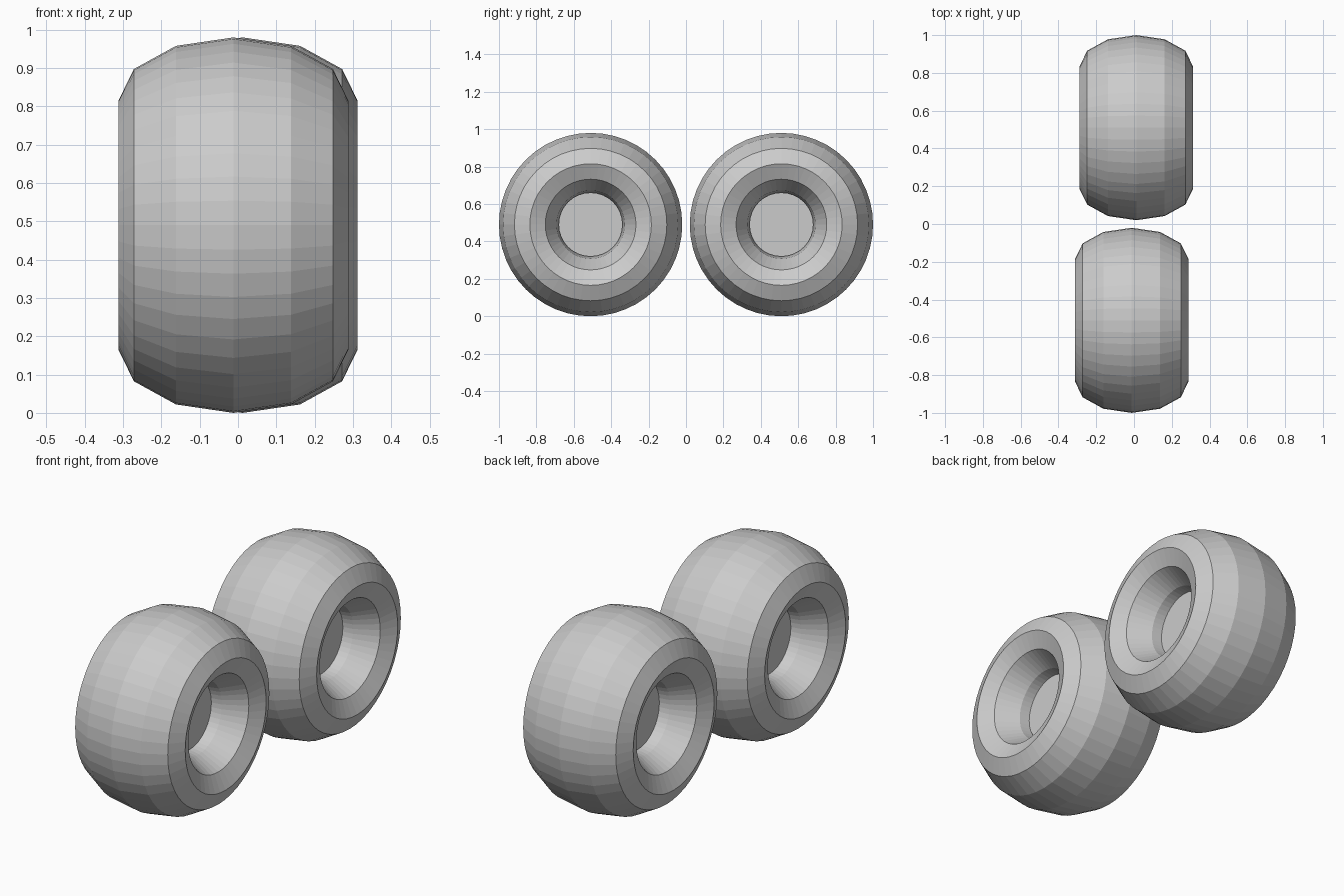
import bpy, bmesh, math
from mathutils import Matrix

if "Cube" in bpy.data.objects:
    bpy.data.objects.remove(bpy.data.objects["Cube"])

grey = bpy.data.materials.new("light_grey")
grey.diffuse_color = (0.6, 0.6, 0.6, 1)
grey.use_nodes = True
grey.node_tree.nodes["Principled BSDF"].inputs["Base Color"].default_value = grey.diffuse_color

RING, THICK, HALF_W = 0.325, 0.165, 0.30   # ring radius, section radius, half width
AROUND, SECTION = 48, 12
HUB_R, HUB_HALF = 0.171, 0.10


def finish(bm, name, loc):
    bmesh.ops.recalc_face_normals(bm, faces=bm.faces)
    mesh = bpy.data.meshes.new(name)
    bm.to_mesh(mesh)
    bm.free()
    mesh.materials.append(grey)
    obj = bpy.data.objects.new(name, mesh)
    obj.location = loc
    bpy.context.collection.objects.link(obj)


def tyre(name, loc):
    # low-poly torus with an elliptical section, axle along x
    bm = bmesh.new()
    rings = []
    for i in range(AROUND):
        a = 2 * math.pi * i / AROUND
        ring = []
        for j in range(SECTION):
            b = 2 * math.pi * j / SECTION
            r = RING + THICK * math.cos(b)
            ring.append(bm.verts.new((HALF_W * math.sin(b), r * math.cos(a), r * math.sin(a))))
        rings.append(ring)
    for i in range(AROUND):
        p, q = rings[i], rings[(i + 1) % AROUND]
        for j in range(SECTION):
            k = (j + 1) % SECTION
            bm.faces.new((p[j], p[k], q[k], q[j]))
    finish(bm, name, loc)


def hub(name, loc):
    # solid disc filling the wheel hole
    bm = bmesh.new()
    bmesh.ops.create_cone(bm, cap_ends=True, segments=32, radius1=HUB_R, radius2=HUB_R,
                          depth=2 * HUB_HALF, matrix=Matrix.Rotation(math.pi / 2, 4, 'Y'))
    finish(bm, name, loc)


# two wheels, slightly staggered sideways
for side, s in (("front", -1), ("back", 1)):
    loc = (0.012 * s, 0.51 * s, 0.49)
    tyre(side + "_tyre", loc)
    hub(side + "_hub", loc)
